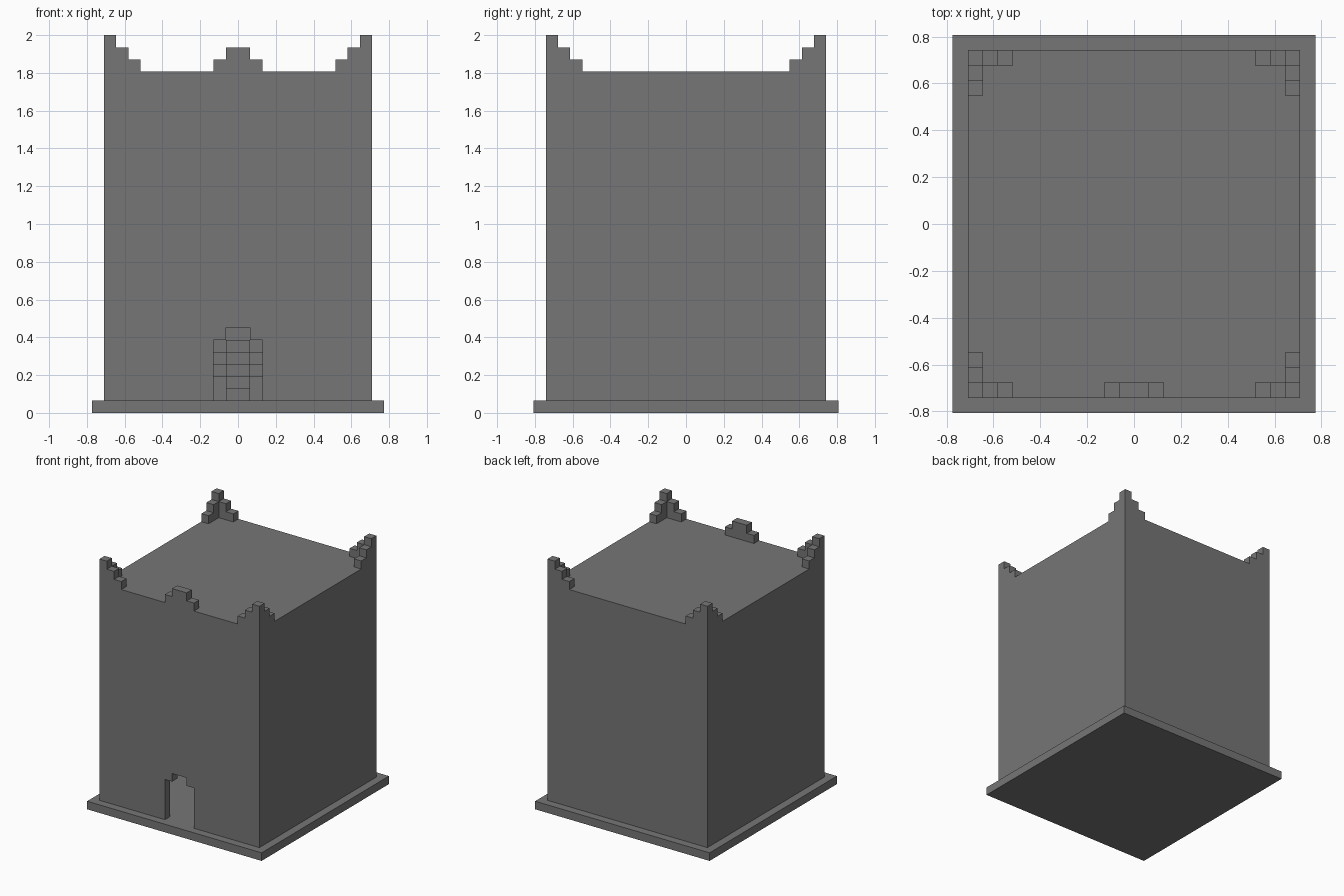
import bpy, bmesh
from mathutils import Vector

U = 2 / 31  # size of one building block

old = bpy.data.objects.get("Cube")
if old:
    bpy.data.objects.remove(old, do_unlink=True)

stone = bpy.data.materials.new("grey_stone")
stone.use_nodes = True
GREY = (0.18, 0.18, 0.18, 1)
stone.diffuse_color = GREY
stone.node_tree.nodes["Principled BSDF"].inputs["Base Color"].default_value = GREY


def prism(name, outline, to_3d, push):
    """Extrude a flat outline, given in blocks, along the push vector."""
    bm = bmesh.new()
    face = bm.faces.new([bm.verts.new(Vector(to_3d(a, b)) * U) for a, b in outline])
    top = bmesh.ops.extrude_face_region(bm, geom=[face])["geom"]
    moved = [v for v in top if isinstance(v, bmesh.types.BMVert)]
    bmesh.ops.translate(bm, verts=moved, vec=Vector(push) * U)
    bmesh.ops.recalc_face_normals(bm, faces=bm.faces[:])
    mesh = bpy.data.meshes.new(name)
    bm.to_mesh(mesh)
    bm.free()
    mesh.materials.append(stone)
    obj = bpy.data.objects.new(name, mesh)
    bpy.context.collection.objects.link(obj)
    return obj


def slab(name, half_x, y0, y1, z0, z1):
    outline = [(-half_x, y0), (half_x, y0), (half_x, y1), (-half_x, y1)]
    return prism(name, outline, lambda a, b: (a, b, z0), (0, 0, z1 - z0))


def mirrored(half):
    """Complete an outline from its positive half."""
    return half + [(-a, b) for a, b in reversed(half)]


# Plinth and roof
slab("plinth", 12, -12.5, 12.5, 0, 1)
slab("roof", 10, -10.5, 10.5, 27, 28)

# Stepped corner battlements, followed from the outside inwards
corner = [(11, 1), (11, 31), (10, 31), (10, 30), (9, 30), (9, 29), (8, 29), (8, 28)]
doorway = [(1, 7), (1, 6), (2, 6), (2, 1)]
crest = [(2, 28), (2, 29), (1, 29), (1, 30)]

# Front wall with doorway and crest, and plain back wall
prism("front_wall", mirrored(doorway + corner + crest),
      lambda a, b: (a, -11.5, b), (0, 1, 0))
prism("back_wall", mirrored(corner), lambda a, b: (a, 10.5, b), (0, 1, 0))

# Side walls between them, carrying the lower battlement steps
side = [(10.5, 1), (10.5, 30), (9.5, 30), (9.5, 29), (8.5, 29), (8.5, 28)]
for name, x in (("left_wall", 10), ("right_wall", -11)):
    prism(name, mirrored(side), lambda a, b: (x, a, b), (1, 0, 0))

# Stepped platform inside, with a narrow stair in front
for k in range(1, 6):
    slab(f"inner_stair_{k}", 1, 3 + k, 10.5, k, k + 1)
    if k > 1:
        slab(f"inner_tier_{k}", 7 - k, 4 + k, 10.5, 1 if k == 2 else k, k + 1)
